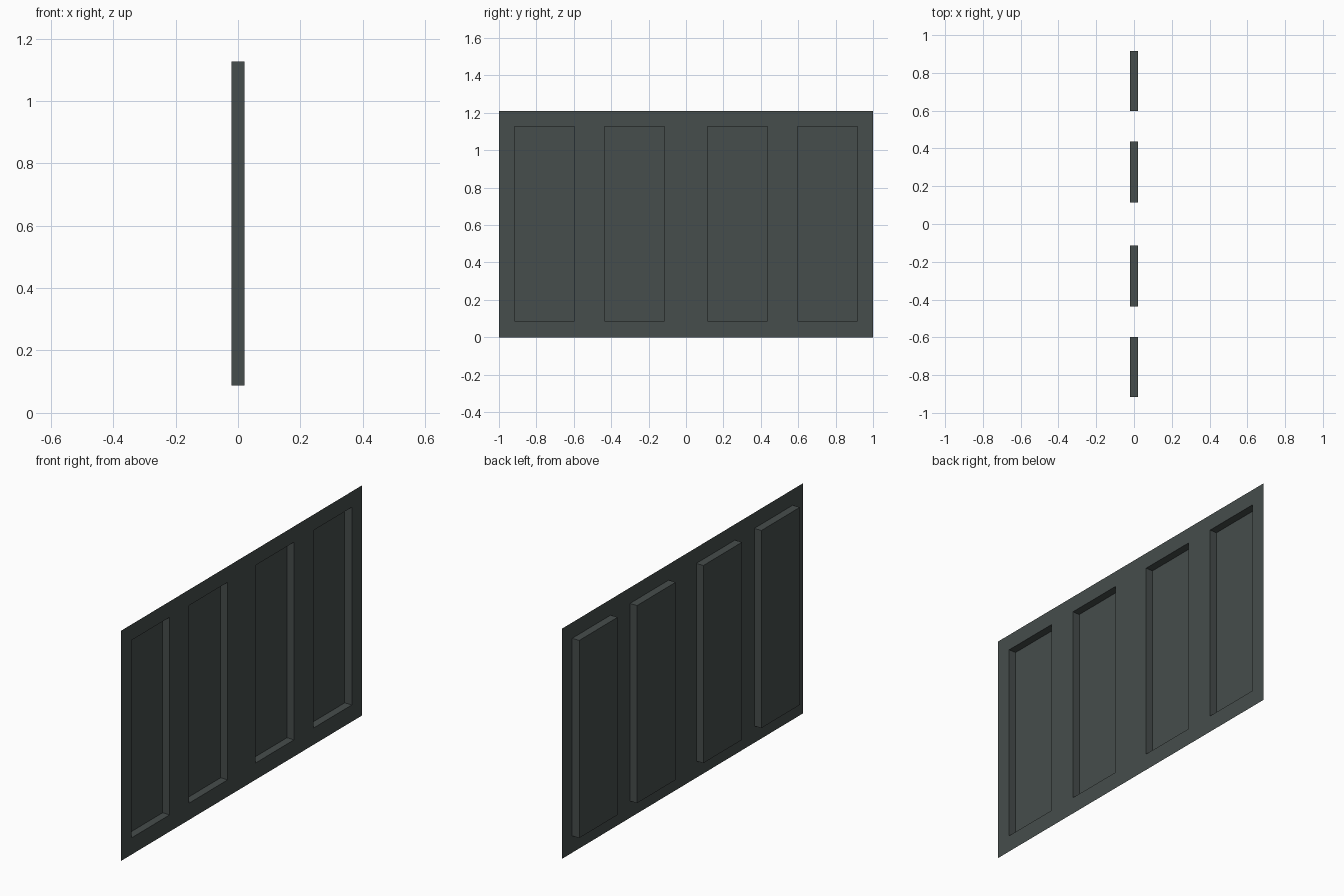
import bpy
import bmesh

cube = bpy.data.objects.get("Cube")
if cube:
    bpy.data.objects.remove(cube, do_unlink=True)

HALF_DEPTH = 0.0205
HEIGHT = 1.21
PANEL_Z = (0.088, 1.127)
PANEL_Y = [(0.115, 0.436), (0.597, 0.916)]   # mirrored to the other half

# One slate colour for the whole sheet
slate = bpy.data.materials.new("dark_slate")
slate.use_nodes = True
colour = (0.061, 0.074, 0.072, 1.0)
slate.diffuse_color = colour
slate.node_tree.nodes["Principled BSDF"].inputs["Base Color"].default_value = colour

# Cut lines of the sheet, mirrored about its centre
panels = PANEL_Y + [(-b, -a) for a, b in PANEL_Y]
y_cuts = sorted([-1.0, 1.0] + [y for pair in panels for y in pair])
z_cuts = [0.0, *PANEL_Z, HEIGHT]

# Thin sheet facing +x, divided along the cut lines
bm = bmesh.new()
rows = [[bm.verts.new((HALF_DEPTH, y, z)) for y in y_cuts] for z in z_cuts]
recesses = []
for r in range(len(z_cuts) - 1):
    for c in range(len(y_cuts) - 1):
        face = bm.faces.new((rows[r][c], rows[r][c + 1],
                             rows[r + 1][c + 1], rows[r + 1][c]))
        if r == 1 and (y_cuts[c], y_cuts[c + 1]) in panels:
            recesses.append(face)
bm.normal_update()

# Press the four tall panels through to the -x side
bmesh.ops.inset_individual(bm, faces=recesses, thickness=0.0,
                           depth=-2 * HALF_DEPTH)
bm.normal_update()

mesh = bpy.data.meshes.new("panelled_sheet")
bm.to_mesh(mesh)
bm.free()
mesh.materials.append(slate)
sheet = bpy.data.objects.new("panelled_sheet", mesh)
bpy.context.collection.objects.link(sheet)
